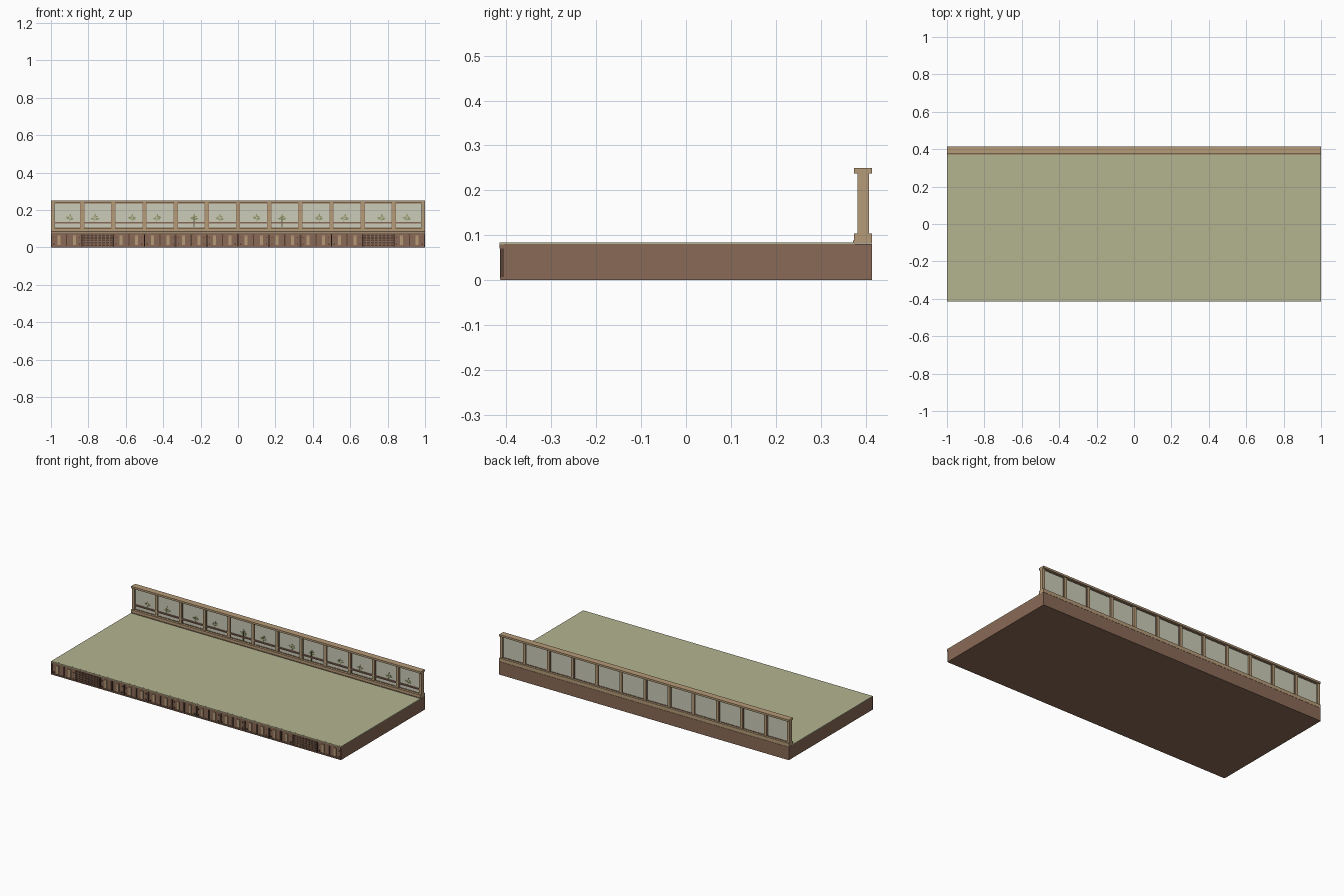
import bpy, bmesh, math, random
from mathutils import Matrix, Vector

if "Cube" in bpy.data.objects:
    bpy.data.objects.remove(bpy.data.objects["Cube"])

random.seed(4)


def srgb(r, g, b):
    return tuple(((c / 255 + 0.055) / 1.055) ** 2.4 for c in (r, g, b)) + (1,)


def material(name, rgb):
    m = bpy.data.materials.new(name)
    m.diffuse_color = srgb(*rgb)
    m.use_nodes = True
    m.node_tree.nodes["Principled BSDF"].inputs["Base Color"].default_value = m.diffuse_color
    return m


MAT = material("straw green", (180, 180, 144))
BROWN = material("brown wood", (138, 106, 87))
DARK = material("dark wood", (88, 66, 54))
LIGHT = material("light wood", (182, 155, 120))
PAPER = material("pale paper", (204, 204, 184))
LEAF = material("leaf green", (150, 152, 108))
STALK = material("dark green", (92, 98, 66))


def add_box(bm, x0, x1, y0, y1, z0, z1, turn=0):
    c = Vector(((x0 + x1) / 2, (y0 + y1) / 2, (z0 + z1) / 2))
    bmesh.ops.create_cube(bm, size=1, matrix=Matrix.Translation(c)
                          @ Matrix.Rotation(turn, 4, 'Y')
                          @ Matrix.Diagonal((x1 - x0, y1 - y0, z1 - z0, 1)))


def finish(name, bm, mat):
    bmesh.ops.recalc_face_normals(bm, faces=bm.faces)
    me = bpy.data.meshes.new(name)
    bm.to_mesh(me)
    bm.free()
    ob = bpy.data.objects.new(name, me)
    me.materials.append(mat)
    bpy.context.collection.objects.link(ob)
    return ob


def boxes(name, mat, items):
    bm = bmesh.new()
    for it in items:
        add_box(bm, *it)
    return finish(name, bm, mat)


BAY = 2 / 12
centres = [-1 + BAY * (i + 0.5) for i in range(12)]
edges = [-1 + BAY * i for i in range(13)]

# Platform and floor mat
boxes("platform", BROWN, [(-1, 1, -0.405, 0.414, 0, 0.081)])
boxes("floor_mat", MAT, [(-1, 1, -0.408, 0.376, 0.08, 0.084)])
boxes("front_edge_trim", MAT, [(-1, 1, -0.415, -0.405, 0.079, 0.0838)])
boxes("front_rails", BROWN, [(-1, 1, -0.415, -0.404, 0.070, 0.079),
                             (-1, 1, -0.413, -0.404, 0.0, 0.007)])

# Back screen frame: sill, top rail and posts
boxes("screen_sill", LIGHT, [(-1, 1, 0.374, 0.414, 0.082, 0.104)])
boxes("screen_top_rail", LIGHT, [(-1, 1, 0.374, 0.414, 0.238, 0.25)])
posts = []
for x in edges:
    x = max(-0.991, min(0.991, x))
    posts.append((x - 0.009, x + 0.009, 0.382, 0.407, 0.10, 0.24))
boxes("screen_posts", LIGHT, posts)
boxes("paper_panels", PAPER, [(-0.99, 0.99, 0.391, 0.398, 0.10, 0.24)])
boxes("screen_low_bar", BROWN, [(c - 0.075, c + 0.075, 0.384, 0.391, 0.128, 0.136)
                                for c in centres])
boxes("sill_groove", BROWN, [(-1, 1, 0.372, 0.375, 0.084, 0.088)])

# Thin shadow beads around each paper panel, on both sides
beads = []
for c in centres:
    for y0, y1 in ((0.388, 0.391), (0.398, 0.401)):
        beads.append((c - 0.075, c + 0.075, y0, y1, 0.234, 0.238))
        beads.append((c - 0.075, c + 0.075, y0, y1, 0.104, 0.107))
        for s in (-1, 1):
            x = c + s * 0.073
            beads.append((x - 0.0015, x + 0.0015, y0, y1, 0.104, 0.238))
boxes("panel_beads", BROWN, beads)


# Painted sprigs on the panels
leaves = bmesh.new()
stems = bmesh.new()


def add_leaf(x, z, length, angle):
    d = Vector((math.cos(angle), 0, math.sin(angle)))
    n = Vector((-d.z, 0, d.x))
    o = Vector((x, 0.3895, z))
    loop = [o, o + d * length * .5 + n * length * .25,
            o + d * length, o + d * length * .5 - n * length * .25]
    front = [leaves.verts.new(p) for p in loop]
    back = [leaves.verts.new(p + Vector((0, 0.0015, 0))) for p in loop]
    leaves.faces.new(front)
    leaves.faces.new(back[::-1])
    for i in range(4):
        j = (i + 1) % 4
        leaves.faces.new((front[j], front[i], back[i], back[j]))


for i, c in enumerate(centres):
    side = 1 if i % 2 == 0 else -1
    x = c + side * 0.015
    add_box(stems, x - 0.001, x + 0.001, 0.3895, 0.391, 0.136, 0.165, -side * 0.25)
    for z, a, l in ((0.148, 0.4, 0.026), (0.15, 2.7, 0.024), (0.162, 0.1, 0.018),
                    (0.163, 1.3, 0.018), (0.16, 2.9, 0.014)):
        add_leaf(x, z, l, a + random.uniform(-.25, .25))
finish("sprig_leaves", leaves, LEAF)
finish("sprig_stems", stems, LEAF)
boxes("tall_stalks", STALK, [(s * 0.235 - 0.003, s * 0.235 + 0.003,
                              0.386, 0.391, 0.11, 0.165) for s in (-1, 1)])

# Front of the platform: cabinet bays, two lattice bays and two door bays
recess, slats, uprights, knobs, lattice, doors = [], [], [], [], [], []
for i, c in enumerate(centres):
    l, r = c - BAY / 2, c + BAY / 2
    if i in (1, 10):
        recess.append((l + 0.003, r - 0.003, -0.407, -0.404, 0.007, 0.07))
        for k in range(1, 8):
            x = l + k * BAY / 8
            lattice.append((x - 0.003, x + 0.003, -0.411, -0.406, 0.007, 0.07))
        for z in (0.018, 0.031, 0.044, 0.057):
            lattice.append((l + 0.003, r - 0.003, -0.412, -0.406, z - 0.002, z + 0.002))
        continue
    for s in (-1, 1):
        x = c + s * BAY / 4
        doors.append((x - 0.036, x + 0.036, -0.409, -0.404, 0.009, 0.068))
        slats.append((x - 0.008, x + 0.008, -0.414, -0.408, 0.014, 0.064))
        knobs.append((x + s * 0.027 - 0.003, x + s * 0.027 + 0.003,
                      -0.413, -0.408, 0.013, 0.021))
        knobs.append((x + s * 0.027 - 0.002, x + s * 0.027 + 0.002,
                      -0.412, -0.408, 0.05, 0.056))
    # Gap between the two doors, heavier in the door bays
    w = 0.005 if i in (4, 7) else 0.0025
    uprights.append((c - w, c + w, -0.412, -0.404, 0.003, 0.074))
for i, x in enumerate(edges):
    w = 0.005 if i in (4, 5, 7, 8) else 0.003
    x = max(-1 + w, min(1 - w, x))
    uprights.append((x - w, x + w, -0.414, -0.404, 0.001, 0.077))
boxes("lattice_recess", DARK, recess)
boxes("lattice_bars", BROWN, lattice)
boxes("cabinet_doors", BROWN, doors)
boxes("door_slats", LIGHT, slats)
boxes("front_uprights", DARK, uprights)
boxes("door_knobs", DARK, knobs)
